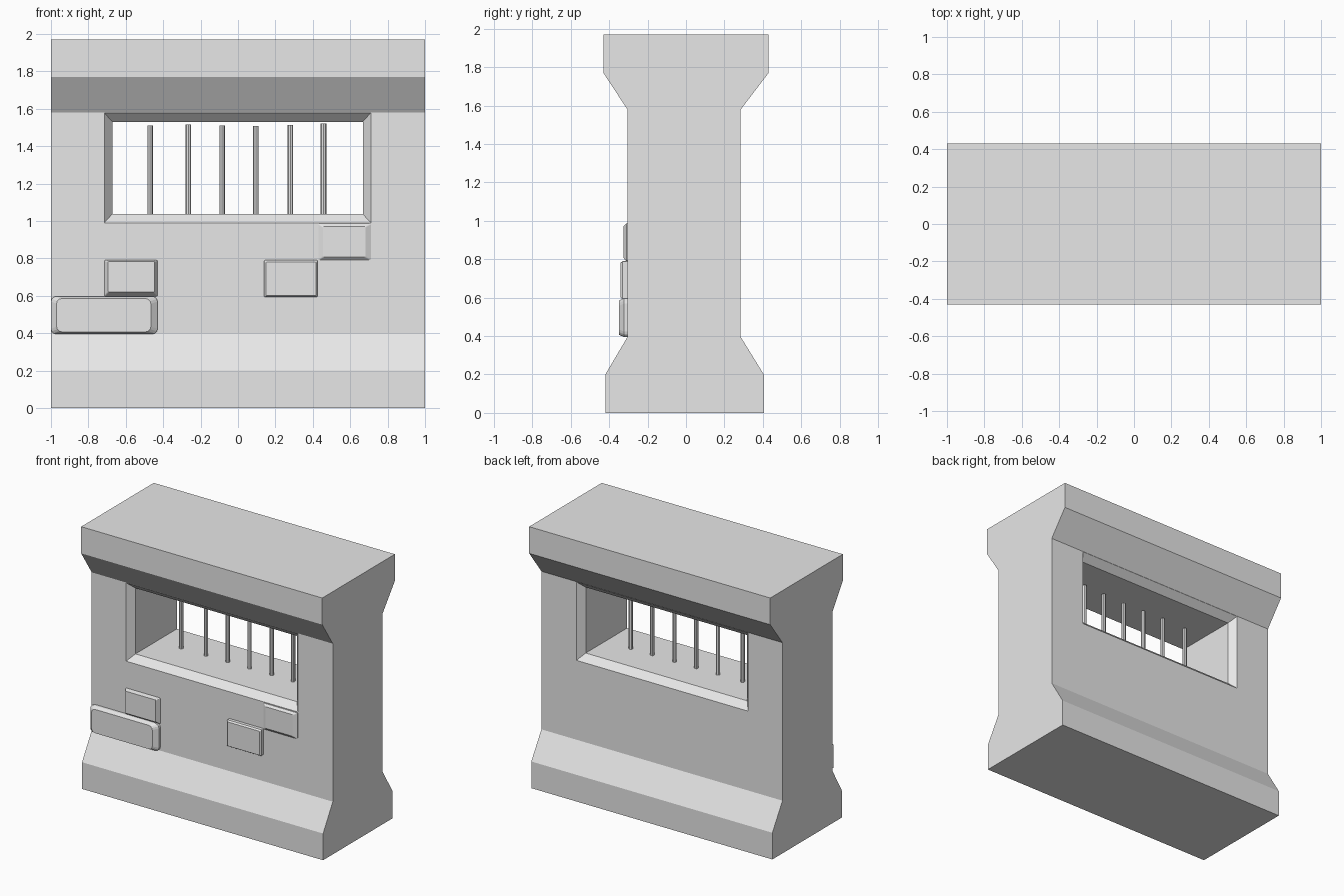
import bpy, bmesh, math

if "Cube" in bpy.data.objects:
    bpy.data.objects.remove(bpy.data.objects["Cube"])

stone = bpy.data.materials.new("grey stone")
stone.diffuse_color = (0.8, 0.8, 0.8, 1)
stone.use_nodes = True
stone.node_tree.nodes["Principled BSDF"].inputs["Base Color"].default_value = stone.diffuse_color


def loft(name, loops):
    """Skin matching loops of points into a closed solid."""
    bm = bmesh.new()
    rings = [[bm.verts.new(p) for p in loop] for loop in loops]
    n = len(rings[0])
    for a, b in zip(rings, rings[1:]):
        for i in range(n):
            j = (i + 1) % n
            bm.faces.new((a[i], a[j], b[j], b[i]))
    bm.faces.new(rings[0])
    bm.faces.new(rings[-1])
    bmesh.ops.recalc_face_normals(bm, faces=bm.faces[:])
    mesh = bpy.data.meshes.new(name)
    bm.to_mesh(mesh)
    bm.free()
    mesh.materials.append(stone)
    obj = bpy.data.objects.new(name, mesh)
    bpy.context.collection.objects.link(obj)
    return obj


def rounded(x0, x1, z0, z1, y, r, steps=3):
    """Rounded rectangle in the wall plane."""
    pts = []
    corners = ((x1 - r, z1 - r), (x0 + r, z1 - r), (x0 + r, z0 + r), (x1 - r, z0 + r))
    for k, (cx, cz) in enumerate(corners):
        for i in range(steps + 1):
            a = math.pi / 2 * (k + i / steps)
            pts.append((cx + r * math.cos(a), y, cz + r * math.sin(a)))
    return pts


def rect(x0, x1, z0, z1, y):
    return [(x0, y, z0), (x1, y, z0), (x1, y, z1), (x0, y, z1)]


# Wall with flared base and overhanging cap
profile = [(-0.42, 0), (0.405, 0), (0.405, 0.2), (0.285, 0.395), (0.285, 1.58),
           (0.43, 1.77), (0.43, 1.97), (-0.43, 1.97), (-0.43, 1.77),
           (-0.305, 1.58), (-0.305, 0.395), (-0.42, 0.2)]
wall = loft("wall", [[(x, y, z) for y, z in profile] for x in (-1, 1)])

# Window opening, chamfered on both faces
outer = (-0.715, 0.71, 0.99, 1.578)
inner = (-0.672, 0.667, 1.037, 1.53)
cutter = loft("window_cutter", [rect(*s, y) for s, y in (
    (outer, -0.36), (outer, -0.305), (inner, -0.255),
    (inner, 0.235), (outer, 0.285), (outer, 0.34))])
cutter.hide_render = True
cut = wall.modifiers.new("window", 'BOOLEAN')
cut.operation = 'DIFFERENCE'
cut.solver = 'EXACT'
cut.object = cutter
bpy.context.view_layer.objects.active = wall
bpy.ops.object.modifier_apply(modifier=cut.name)
bpy.data.objects.remove(cutter)

# Window bars, standing on the sill just short of the lintel
bars = [(-0.47, 1.51), (-0.265, 1.515), (-0.085, 1.51),
        (0.095, 1.507), (0.28, 1.513), (0.457, 1.52)]
for k, (x, top) in enumerate(bars):
    ring = [(x + 0.015 * math.cos(i * math.pi / 4), 0.015 * math.sin(i * math.pi / 4))
            for i in range(8)]
    loft(f"window_bar_{k + 1}", [[(px, py, z) for px, py in ring] for z in (1.03, top)])

# Raised bricks: outline, front depth, edge slope width, corner radius, slope depth
bricks = [((-1.0, -0.43, 0.395, 0.597), -0.35, (0.03, 0.036, 0.012, 0.012), 0.028, 0.028),
          ((-0.715, -0.43, 0.597, 0.79), -0.34, (0.02, 0.017, 0.022, 0.006), 0.006, 0.03),
          ((0.14, 0.425, 0.593, 0.79), -0.34, (0.01, 0.008, 0.007, 0.01), 0.005, 0.01),
          ((0.43, 0.71, 0.79, 0.985), -0.326, (0.025, 0.028, 0.018, 0.015), 0.006, 0.015)]
for k, ((x0, x1, z0, z1), y, (l, r, b, t), rad, depth) in enumerate(bricks):
    loft(f"raised_brick_{k + 1}", [
        rounded(x0, x1, z0, z1, -0.28, rad),
        rounded(x0, x1, z0, z1, y + depth, rad),
        rounded(x0 + l, x1 - r, z0 + b, z1 - t, y, rad)])
